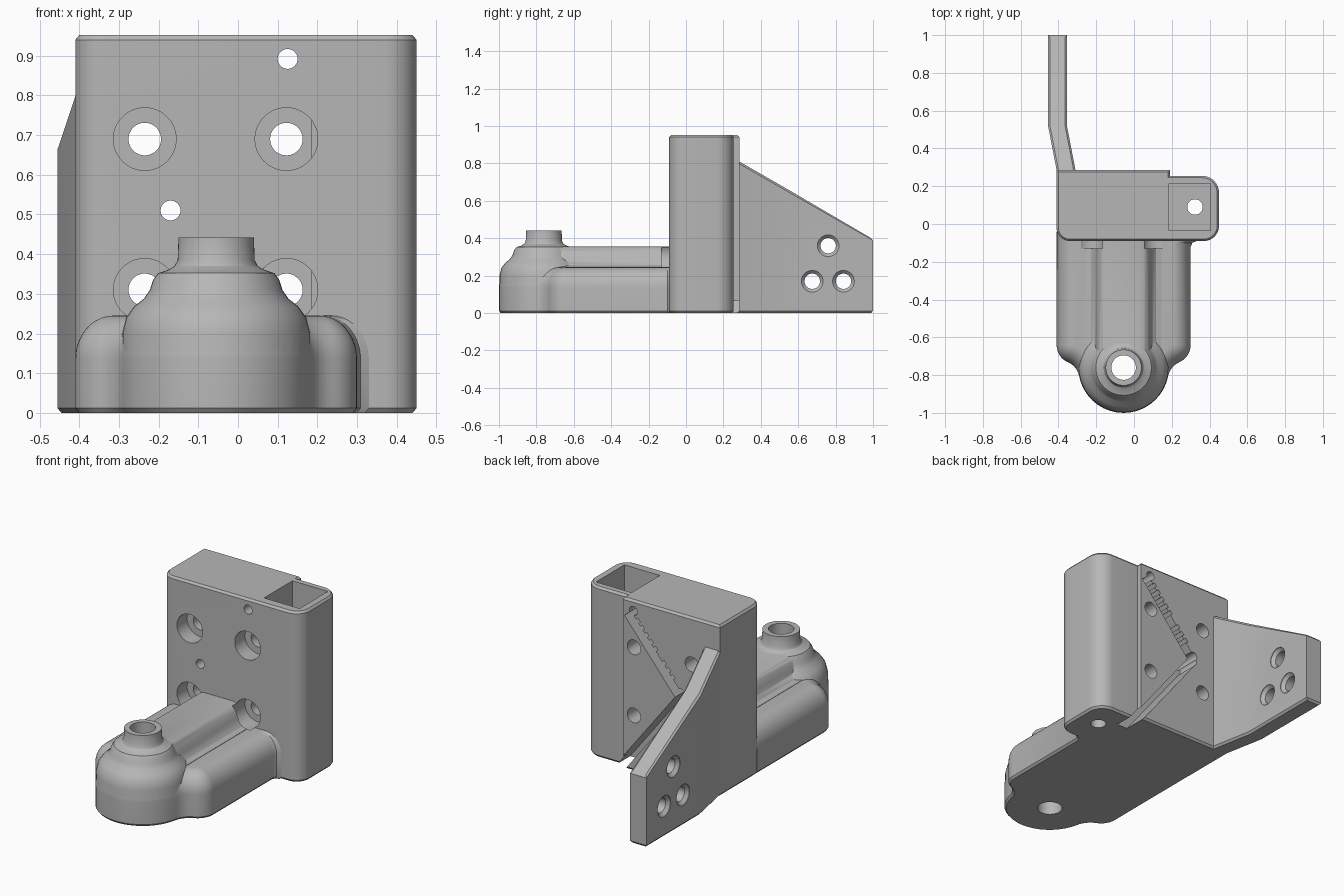
import bpy, bmesh
from math import sin, cos, radians, degrees, pi, hypot, atan2, sqrt
from mathutils import Matrix, Vector

if "Cube" in bpy.data.objects:
    bpy.data.objects.remove(bpy.data.objects["Cube"], do_unlink=True)

grey = bpy.data.materials.new("plain_grey")
grey.use_nodes = True
grey.diffuse_color = (0.47, 0.47, 0.47, 1)
grey.node_tree.nodes["Principled BSDF"].inputs["Base Color"].default_value = grey.diffuse_color

ALONG_Y = Matrix.Rotation(pi / 2, 4, "X")   # (x, y, z) -> (x, -z, y)
ALONG_X = Matrix.Rotation(pi / 2, 4, "Y")   # (x, y, z) -> (z, y, -x)


def arc(cx, cy, r, a0, a1, step=9, concave=False):
    """Points with outward normals along an arc, angles in degrees."""
    n = max(2, round(abs(a1 - a0) / step))
    s = -1 if concave else 1
    angles = [radians(a0 + (a1 - a0) * i / n) for i in range(n + 1)]
    return [(cx + r * cos(a), cy + r * sin(a), s * cos(a), s * sin(a)) for a in angles]


def circle(cx, cy, r):
    return arc(cx, cy, r, 0, 360, 7.5)[:-1]


def loft(name, outline, layers, matrix=None):
    """Stack an outline at (inset, height) layers; height may depend on (x, y)."""
    bm = bmesh.new()
    rows = []
    for inset, z in layers:
        rows.append([bm.verts.new((x - inset * nx, y - inset * ny, z(x, y) if callable(z) else z))
                     for x, y, nx, ny in outline])
    count = len(outline)
    for low, high in zip(rows, rows[1:]):
        for i in range(count):
            j = (i + 1) % count
            bm.faces.new((low[i], low[j], high[j], high[i]))
    bm.faces.new(rows[0][::-1])
    bm.faces.new(rows[-1])
    if matrix:
        bm.transform(matrix)
    bmesh.ops.recalc_face_normals(bm, faces=bm.faces)
    mesh = bpy.data.meshes.new(name)
    bm.to_mesh(mesh)
    bm.free()
    mesh.materials.append(grey)
    obj = bpy.data.objects.new(name, mesh)
    bpy.context.collection.objects.link(obj)
    return obj


def combine(target, tool, operation="DIFFERENCE", keep=False):
    mod = target.modifiers.new("combine", "BOOLEAN")
    mod.operation, mod.object, mod.solver = operation, tool, "EXACT"
    bpy.context.view_layer.objects.active = target
    bpy.ops.object.modifier_apply(modifier=mod.name)
    if not keep:
        bpy.data.objects.remove(tool, do_unlink=True)


def bore_y(x, z, r, y0, y1):
    return loft("bore_cutter", circle(x, z, r), [(0, -y1), (0, -y0)], ALONG_Y)


# Mounting block with rounded column
block_outline = (arc(-0.34, -0.02, 0.07, 180, 270) + arc(0.37, -0.01, 0.08, 270, 360)
                 + arc(0.36, 0.165, 0.09, 0, 90)
                 + [(0.19, 0.255, 1, 1), (0.19, 0.285, 1, 1), (-0.41, 0.285, -1, 1)])
block = loft("mounting_block", block_outline,
             [(0.01, 0), (0, 0.012), (0, 0.94), (0.01, 0.952)])

# Front arm outline: straight side, rounded shoulder, concave neck, round nose
MID, NOSE_Y, NOSE_R = -0.055, -0.76, 0.24
shoulder, shoulder_r, neck_r = Vector((0.255, -0.64)), 0.1, 0.1
nose = Vector((0, NOSE_Y))
d = (shoulder - nose).length
u = (shoulder - nose) / d
a = ((NOSE_R + neck_r) ** 2 - (shoulder_r + neck_r) ** 2 + d * d) / (2 * d)
h = sqrt((NOSE_R + neck_r) ** 2 - a * a)
neck = nose + u * a + Vector((u.y, -u.x)) * h
to_neck = degrees(atan2(neck.y - shoulder.y, neck.x - shoulder.x))
from_nose = degrees(atan2(neck.y - nose.y, neck.x - nose.x))
curve = (arc(*shoulder, shoulder_r, 0, to_neck)
         + arc(*neck, neck_r, to_neck + 180, from_nose + 180, concave=True)[1:]
         + arc(*nose, NOSE_R, from_nose, -90)[1:])
flare = [(0.385, -0.05, 1, 0), (0.385, -0.09, 1, 0), (0.364, -0.1, 1, 0), (0.355, -0.12, 1, 0)]
left = [(MID + x, y, nx, ny) for x, y, nx, ny in flare + curve]
right = [(MID - x, y, -nx, ny) for x, y, nx, ny in [(0.354, -0.04, 1, 0)] + curve]
rounding = [(0.095 * (1 - cos(t)), 0.135 + 0.11 * sin(t))
            for t in (radians(9 * i) for i in range(11))]
arm = loft("front_arm", left + right[-2::-1], [(0.01, 0), (0, 0.012)] + rounding)

# Raised ridge along the arm
half = [(0.2, 0.235), (0.2, 0.247), (0.172, 0.254), (0.154, 0.272), (0.144, 0.3),
        (0.132, 0.33), (0.114, 0.35), (0.093, 0.357)]
ridge_outline = [(MID + x, z, 0, 0) for x, z in half]
ridge_outline += [(MID - x, z, 0, 0) for x, z in reversed(half)]
combine(arm, loft("ridge", ridge_outline, [(0, 0.05), (0, 0.72)], ALONG_Y), "UNION")

# Stepped boss with nozzle
boss_layers = [(0, 0.05), (0, 0.2), (0.01, 0.24), (0.03, 0.268), (0.055, 0.288), (0.07, 0.31),
               (0.078, 0.335), (0.09, 0.352), (0.115, 0.36), (0.132, 0.37), (0.14, 0.385),
               (0.142, 0.442)]
combine(arm, loft("boss", circle(MID, NOSE_Y, 0.237), boss_layers), "UNION")
combine(arm, loft("nozzle_bore", circle(MID, NOSE_Y, 0.065), [(0, -0.1), (0, 0.6)]))

# Counterbored bolt holes and small pin holes
for x in (-0.235, 0.122):
    for z in (0.31, 0.69):
        wide = bore_y(x, z, 0.079, -0.13, 0.0)
        if z < 0.5:
            combine(arm, wide, keep=True)
        combine(block, wide)
        combine(block, bore_y(x, z, 0.041, -0.2, 0.4))
for x, z in ((0.125, 0.892), (-0.17, 0.51)):
    combine(block, bore_y(x, z, 0.025, -0.2, 0.4))

# Square pocket in the column, with a drain hole below
pocket = [(0.185, -0.035, 0, 0), (0.405, -0.035, 0, 0), (0.405, 0.215, 0, 0), (0.185, 0.215, 0, 0)]
combine(block, loft("pocket_cutter", pocket, [(0, 0.12), (0, 1.1)]))
combine(block, loft("drain_cutter", circle(0.323, 0.09, 0.041), [(0, -0.1), (0, 0.2)]))


# V-shaped toothed slot on the back
def slot(p, q, width, y0=0.15):
    p, q = Vector(p), Vector(q)
    side = (q - p).orthogonal().normalized() * width / 2
    corners = [(*c, 0, 0) for c in (p - side, q - side, q + side, p + side)]
    return loft("slot_cutter", corners, [(0, -0.4), (0, -y0)], ALONG_Y)


top, bend, foot = Vector((0.16, 0.87)), Vector((-0.165, 0.48)), Vector((0.23, -0.03))
combine(block, slot(top, bend, 0.052))
combine(block, slot(bend, foot, 0.052))
combine(block, bore_y(*bend, 0.028, 0.15, 0.4))
run = (bend - top).normalized()
outward = Vector((run.y, -run.x))
for i in range(9):
    tooth = top + run * (0.06 + 0.042 * i)
    combine(block, slot(tooth, tooth + outward * 0.042, 0.022))


# Bent side flange with sloping top
def slope(drop):
    return lambda x, y: 0.81 - 0.573 * (y - 0.285) - drop


flange_outline = [(-0.303, 0.25, 1, 0), (-0.355, 0.52, 1, 0), (-0.355, 1.0, 1, 1),
                  (-0.455, 1.0, -1, 1), (-0.455, 0.52, -1, 0), (-0.403, 0.25, -1, 0)]
flange = loft("side_flange", flange_outline,
              [(0.01, 0), (0, 0.012), (0, slope(0.012)), (0.01, slope(0))])

# Countersunk flange holes
sink = [(0, -0.5), (0, -0.452), (0.017, -0.435), (0.017, -0.375), (0, -0.358), (0, -0.3)]
for y, z in ((0.76, 0.36), (0.675, 0.17), (0.842, 0.17)):
    combine(flange, loft("sink_cutter", circle(-z, y, 0.058), sink, ALONG_X))

# Smooth rounded faces, keep edges sharp
bpy.ops.object.select_all(action="DESELECT")
for obj in (block, arm, flange):
    obj.select_set(True)
bpy.context.view_layer.objects.active = block
bpy.ops.object.shade_smooth_by_angle(angle=radians(30))
